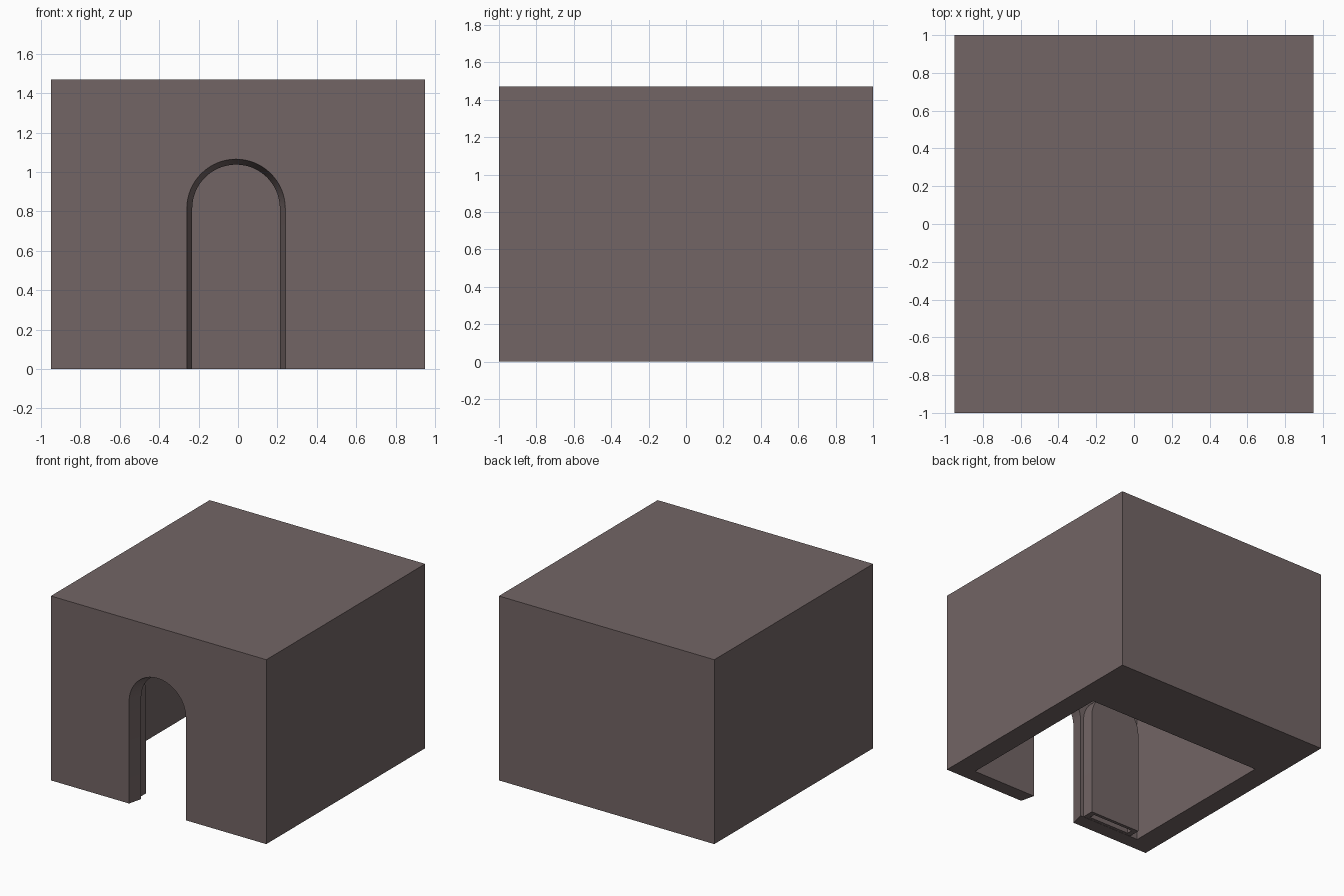
import bpy, bmesh, math

if "Cube" in bpy.data.objects:
    bpy.data.objects.remove(bpy.data.objects["Cube"])

mat = bpy.data.materials.new("stone")
mat.diffuse_color = (0.17, 0.13, 0.13, 1)
mat.use_nodes = True
mat.node_tree.nodes["Principled BSDF"].inputs["Base Color"].default_value = mat.diffuse_color


def finish(bm, name):
    bmesh.ops.recalc_face_normals(bm, faces=bm.faces)
    mesh = bpy.data.meshes.new(name)
    bm.to_mesh(mesh)
    bm.free()
    ob = bpy.data.objects.new(name, mesh)
    bpy.context.collection.objects.link(ob)
    mesh.materials.append(mat)
    return ob


def box(name, x0, x1, y0, y1, z0, z1):
    bm = bmesh.new()
    bmesh.ops.create_cube(bm, size=1)
    for v in bm.verts:
        v.co = ((x0 + x1) / 2 + v.co.x * (x1 - x0),
                (y0 + y1) / 2 + v.co.y * (y1 - y0),
                (z0 + z1) / 2 + v.co.z * (z1 - z0))
    return finish(bm, name)


def arch(name, cx, rings, z0, spring, n=32):
    """Arched solid lofted through (y, half_width) rings."""
    bm = bmesh.new()
    loops = []
    for y, r in rings:
        pts = [(cx + r, z0)]
        pts += [(cx + r * math.cos(math.pi * i / n), spring + r * math.sin(math.pi * i / n))
                for i in range(n + 1)]
        pts.append((cx - r, z0))
        loops.append([bm.verts.new((x, y, z)) for x, z in pts])
    for a, b in zip(loops, loops[1:]):
        for i in range(len(a)):
            j = (i + 1) % len(a)
            bm.faces.new((a[i], a[j], b[j], b[i]))
    bm.faces.new(loops[0])
    bm.faces.new(loops[-1])
    return finish(bm, name)


def cut(target, cutter):
    mod = target.modifiers.new("cut", "BOOLEAN")
    mod.operation = "DIFFERENCE"
    mod.solver = "EXACT"
    mod.object = cutter
    bpy.context.view_layer.objects.active = target
    bpy.ops.object.modifier_apply(modifier=mod.name)
    bpy.data.objects.remove(cutter)


def smooth(ob):
    bpy.ops.object.select_all(action="DESELECT")
    ob.select_set(True)
    bpy.context.view_layer.objects.active = ob
    bpy.ops.object.shade_smooth_by_angle(angle=math.radians(30))


FRONT_INNER = -0.887

# block with a chamber open underneath
block = box("block", -0.95, 0.95, -1, 1, 0, 1.47)
cut(block, box("chamber_cutter", -0.775, 0.775, FRONT_INNER, 0.457, -0.2, 1.3))

# tapered arched doorway (extended along its taper past both wall faces)
slope = (0.25 - 0.2225) / (1 + FRONT_INNER)
rings = [(y, 0.25 - slope * (y + 1)) for y in (-1.05, -0.85)]
cut(block, arch("doorway_cutter", -0.01, rings, -0.2, 0.815))
smooth(block)

# arched door slid aside behind the front wall, hollow from below
door = arch("sliding_door", -0.482, [(-0.885, 0.222), (-0.79, 0.222)], 0, 0.817)
cut(door, arch("door_slot_cutter", -0.482, [(-0.862, 0.18), (-0.815, 0.18)], -0.2, 0.817))
smooth(door)
